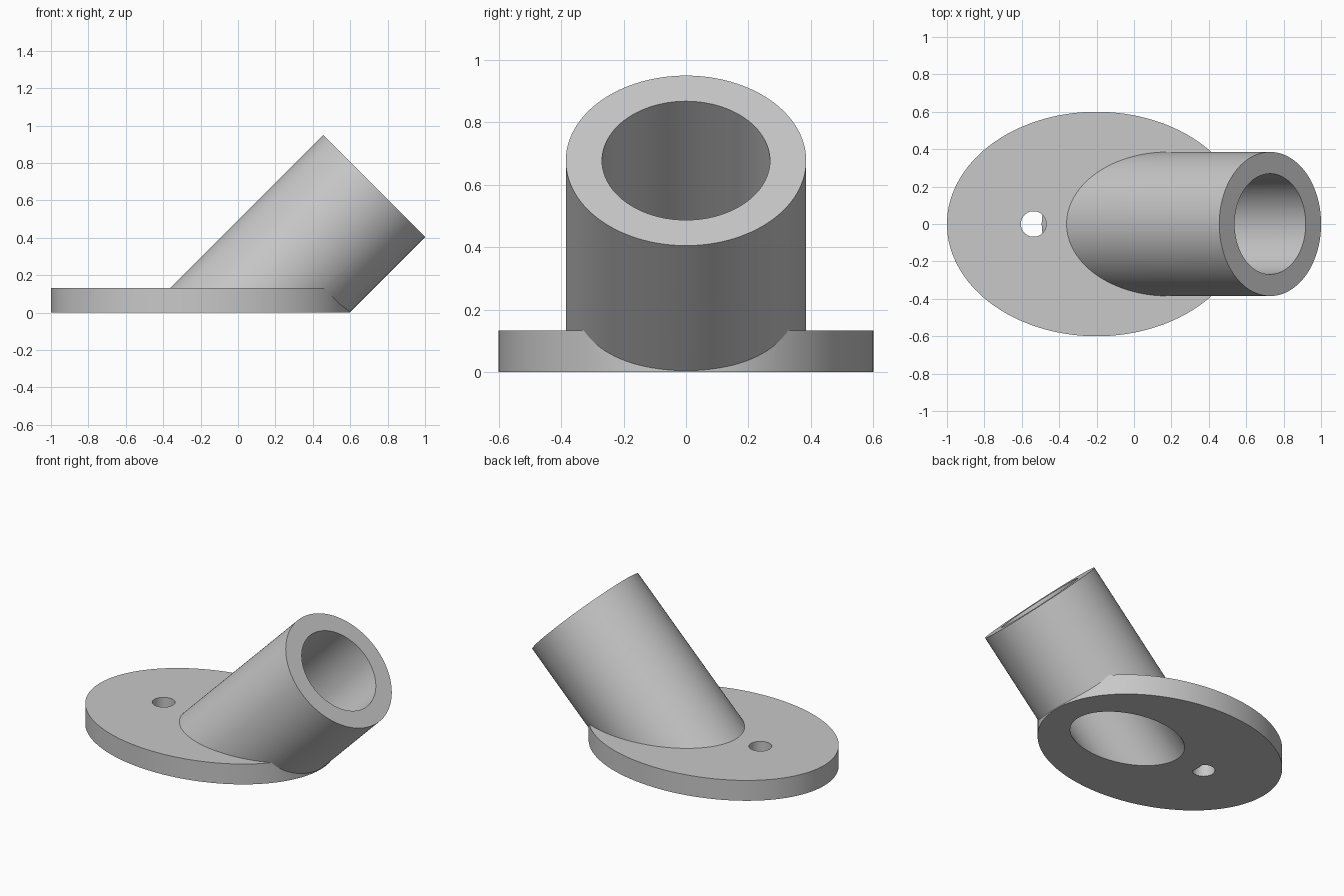
import bpy
import bmesh
from math import radians
from mathutils import Matrix, Vector

cube = bpy.data.objects.get("Cube")
if cube:
    bpy.data.objects.remove(cube, do_unlink=True)

grey = bpy.data.materials.new("plain grey")
grey.use_nodes = True
colour = (0.58, 0.58, 0.58, 1)
grey.diffuse_color = colour
grey.node_tree.nodes["Principled BSDF"].inputs["Base Color"].default_value = colour

TILT = Matrix.Rotation(radians(45), 4, "Y")
AXIS = TILT @ Vector((0, 0, 1))
MOUTH = Vector((0.728, 0, 0.677))   # centre of the tube's open end


def make_object(name, bm):
    mesh = bpy.data.meshes.new(name)
    bm.to_mesh(mesh)
    bm.free()
    mesh.materials.append(grey)
    obj = bpy.data.objects.new(name, mesh)
    bpy.context.collection.objects.link(obj)
    return obj


def cylinder(name, radius, depth, matrix, segments=128):
    bm = bmesh.new()
    bmesh.ops.create_cone(bm, cap_ends=True, segments=segments, radius1=radius,
                          radius2=radius, depth=depth, matrix=matrix)
    return make_object(name, bm)


def tilted_cylinder(name, radius, start, end):
    """Cylinder on the tube axis, measured from the mouth."""
    middle = MOUTH + AXIS * (start + end) / 2
    return cylinder(name, radius, end - start, Matrix.Translation(middle) @ TILT)


def combine(target, tool, operation):
    mod = target.modifiers.new(operation.lower(), "BOOLEAN")
    mod.operation = operation
    mod.solver = "EXACT"
    mod.object = tool
    bpy.context.view_layer.objects.active = target
    bpy.ops.object.modifier_apply(modifier=mod.name)
    bpy.data.objects.remove(tool, do_unlink=True)


# Oval base plate, left long below the ground for a clean trim
top, below = 0.133, -0.2
bracket = cylinder("angled_tube_bracket", 1, top - below,
                   Matrix.Translation((-0.2, 0, (top + below) / 2))
                   @ Matrix.Diagonal((0.8, 0.6, 1, 1)), 160)

# Screw hole, drilled before the tube is joined
hole = cylinder("screw_hole_cutter", 0.068, 2,
                Matrix.Translation((-0.537, 0, 0)), 64)
combine(bracket, hole, "DIFFERENCE")

# Tilted tube and its bore
combine(bracket, tilted_cylinder("tube", 0.385, -1.8, 0), "UNION")
combine(bracket, tilted_cylinder("bore_cutter", 0.269, -2.2, 0.3), "DIFFERENCE")

# Trim everything flat at the ground
bm = bmesh.new()
bmesh.ops.create_cube(bm, size=4, matrix=Matrix.Translation((0, 0, -2)))
combine(bracket, make_object("ground_cutter", bm), "DIFFERENCE")

# Smooth round walls, sharp rims
bpy.ops.object.select_all(action="DESELECT")
bracket.select_set(True)
bpy.context.view_layer.objects.active = bracket
bpy.ops.object.shade_smooth_by_angle(angle=radians(25))
